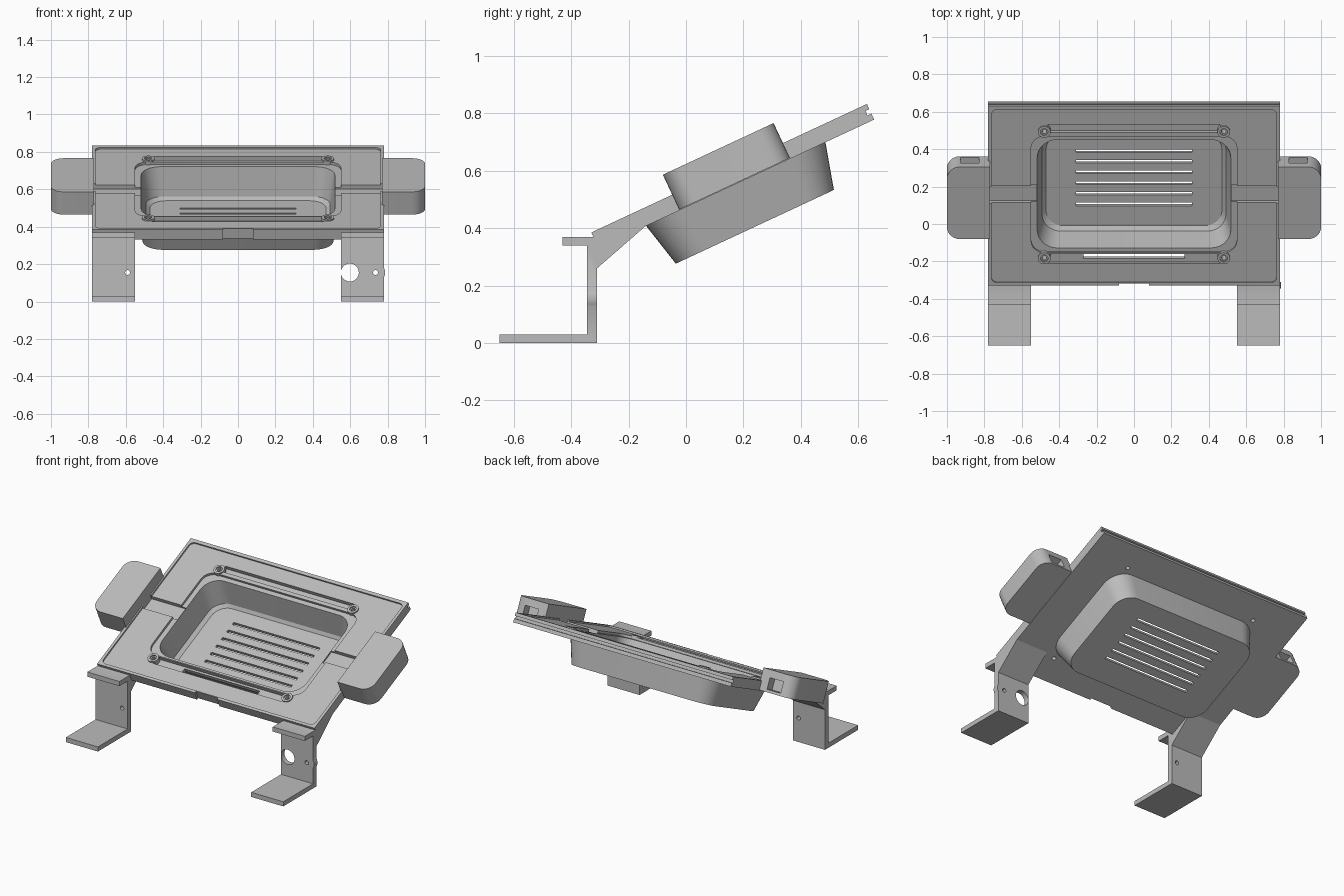
import bpy, bmesh, math
from mathutils import Matrix

cube = bpy.data.objects.get("Cube")
if cube:
    bpy.data.objects.remove(cube, do_unlink=True)

grey = bpy.data.materials.new("mid grey")
grey.use_nodes = True
grey.diffuse_color = (0.5, 0.5, 0.5, 1)
grey.node_tree.nodes["Principled BSDF"].inputs["Base Color"].default_value = grey.diffuse_color

# Tilted frame of the panel: origin on the lower front edge of its upper face
TILT = Matrix.Translation((0, -0.33, 0.385)) @ Matrix.Rotation(math.radians(25), 4, 'X')


def loft(name, rings):
    """Closed solid through rings of equal point count."""
    bm = bmesh.new()
    loops = [[bm.verts.new(p) for p in ring] for ring in rings]
    n = len(loops[0])
    for a, b in zip(loops, loops[1:]):
        for i in range(n):
            j = (i + 1) % n
            bm.faces.new((a[i], a[j], b[j], b[i]))
    bm.faces.new(loops[0][::-1])
    bm.faces.new(loops[-1])
    bmesh.ops.recalc_face_normals(bm, faces=bm.faces)
    mesh = bpy.data.meshes.new(name)
    bm.to_mesh(mesh)
    bm.free()
    mesh.materials.append(grey)
    obj = bpy.data.objects.new(name, mesh)
    bpy.context.collection.objects.link(obj)
    return obj


def ring(x0, x1, y0, y1, z, radii=(0, 0, 0, 0), steps=8):
    """Rectangle with rounded corners, counter-clockwise from lower left."""
    pts = []
    corners = ((x0, y0, 1, 1), (x1, y0, -1, 1), (x1, y1, -1, -1), (x0, y1, 1, -1))
    for k, ((x, y, sx, sy), r) in enumerate(zip(corners, radii)):
        if r == 0:
            pts.append((x, y, z))
            continue
        for s in range(steps + 1):
            a = math.pi + (k + s / steps) * math.pi / 2
            pts.append((x + sx * r + r * math.cos(a), y + sy * r + r * math.sin(a), z))
    return pts


def box(name, x0, x1, y0, y1, z0, z1, radii=(0, 0, 0, 0)):
    return loft(name, [ring(x0, x1, y0, y1, z, radii) for z in (z0, z1)])


def disc(name, x, y, r, z0, z1, n=32):
    turns = [2 * math.pi * i / n for i in range(n)]
    return loft(name, [[(x + r * math.cos(a), y + r * math.sin(a), z) for a in turns]
                       for z in (z0, z1)])


def upright_disc(name, x, z, r, y0, y1):
    obj = disc(name, x, z, r, -y1, -y0)
    obj.data.transform(Matrix.Rotation(math.pi / 2, 4, 'X'))
    return obj


def combine(obj, tools, mode='DIFFERENCE'):
    """Apply each tool to the object, then remove it."""
    for tool in tools:
        tool.hide_render = True
        mod = obj.modifiers.new("shape", 'BOOLEAN')
        mod.operation, mod.solver, mod.object = mode, 'EXACT', tool
        bpy.context.view_layer.update()
        result = bpy.data.meshes.new_from_object(
            obj.evaluated_get(bpy.context.evaluated_depsgraph_get()))
        obj.modifiers.clear()
        obj.data = result
        bpy.data.objects.remove(tool, do_unlink=True)


def finish(obj, tilted=False):
    if tilted:
        obj.data.transform(TILT)
    bpy.ops.object.select_all(action='DESELECT')
    obj.select_set(True)
    bpy.context.view_layer.objects.active = obj
    bpy.ops.object.shade_smooth_by_angle(angle=math.radians(30))


# Panel with a thin raised rim, joined to the tapered tray below
panel = box("panel_and_tray", -0.78, 0.78, 0, 1.06, -0.06, 0)
tray = loft("tray", [ring(-0.51, 0.51, 0.221, 0.829, -0.223, [0.11] * 4),
                     ring(-0.55, 0.55, 0.178, 0.878, -0.04, [0.13] * 4)])
combine(panel, [tray], 'UNION')
cuts = [
    box("rim_recess", -0.762, 0.762, 0.018, 1.038, -0.01, 0.05, [0.03] * 4),
    box("tray_ledge", -0.55, 0.55, 0.19, 0.876, -0.025, 0.05, [0.07] * 4),
    loft("tray_cavity", [ring(-0.47, 0.47, 0.26, 0.80, -0.203, [0.09] * 4),
                         ring(-0.492, 0.492, 0.236, 0.816, -0.185, [0.1] * 4),
                         ring(-0.53, 0.53, 0.2, 0.864, 0.05, [0.11] * 4)]),
    box("upper_recess", -0.46, 0.46, 0.9, 0.945, -0.035, 0.05),
    box("lower_recess", -0.46, 0.46, 0.125, 0.183, -0.035, 0.05),
    box("lower_slot", -0.27, 0.27, 0.143, 0.17, -0.1, 0.05),
    box("front_notch", -0.08, 0.08, -0.05, 0.012, -0.1, 0.05),
    box("back_groove", -0.9, 0.9, 1.045, 1.1, -0.037, -0.02),
]
# Cable channels running from the tray to the side pods
for x0, x1 in ((-0.8, -0.52), (0.52, 0.8)):
    cuts.append(box("channel", x0, x1, 0.486, 0.585, -0.035, 0.05))
# Vent slots in the tray floor
for i in range(6):
    v = 0.386 + i * 0.063
    cuts.append(box("vent", -0.31, 0.31, v - 0.009, v + 0.009, -0.3, -0.15))
combine(panel, cuts)

# Screw bosses at the four tray corners
for y, end in ((0.16, "lower"), (0.905, "upper")):
    for x, side in ((-0.48, "right"), (0.48, "left")):
        combine(panel, [disc("hole", x, y, 0.012, -0.2, 0.05)])
        boss = disc(f"{end}_{side}_screw_boss", x, y, 0.034, -0.05, -0.002)
        combine(boss, [disc("hole", x, y, 0.012, -0.2, 0.05),
                       disc("countersink", x, y, 0.02, -0.012, 0.05)])
        finish(boss, True)
finish(panel, True)

# Side pods with rounded outer corners and a pocket in the upper end
for s, side in ((-1, "right"), (1, "left")):
    x0, x1 = sorted((s * 0.77, s * 1.0))
    r = 0.07
    radii = (0, r, r, 0) if s > 0 else (r, 0, 0, r)
    pod = box(f"{side}_pod", x0, x1, 0.311, 0.737, -0.057, 0.077, radii)
    p0, p1 = sorted((s * 0.83, s * 0.927))
    combine(pod, [box("pocket", p0, p1, 0.68, 0.8, -0.04, 0.03)])
    finish(pod, True)

# Legs: foot, upright, front tab and gusset in one side profile (y, z)
PROFILE = [(-0.65, 0), (-0.31, 0), (-0.31, 0.26), (-0.14, 0.408), (-0.2, 0.405),
           (-0.322, 0.37), (-0.43, 0.37), (-0.43, 0.34), (-0.345, 0.34),
           (-0.345, 0.03), (-0.65, 0.03)]
for x0, side in ((-0.78, "right"), (0.55, "left")):
    leg = loft(f"{side}_leg", [[(x, y, z) for y, z in PROFILE] for x in (x0, x0 + 0.23)])
    if side == "left":
        combine(leg, [upright_disc("ear", 0.735, 0.155, 0.052, -0.345, -0.31)], 'UNION')
        holes = ((0.598, 0.048), (0.735, 0.013))
    else:
        holes = ((-0.59, 0.013),)
    combine(leg, [upright_disc("hole", x, 0.155, r, -0.4, -0.25) for x, r in holes])
    finish(leg)
